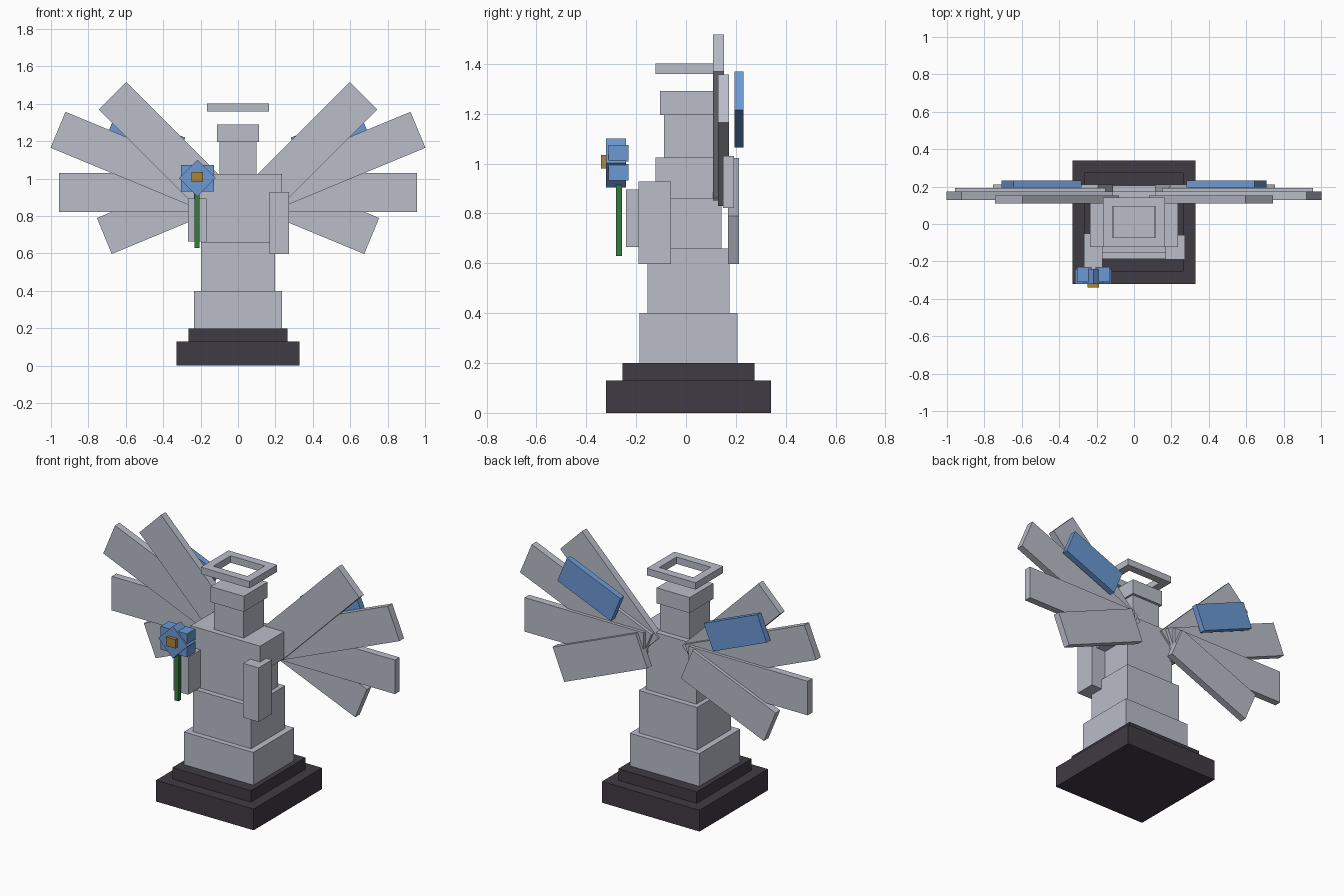
import bpy
import bmesh
from math import radians, cos, sin
from mathutils import Matrix, Vector

default = bpy.data.objects.get("Cube")
if default:
    bpy.data.objects.remove(default, do_unlink=True)


def material(name, rgb):
    m = bpy.data.materials.new(name)
    m.use_nodes = True
    m.diffuse_color = (*rgb, 1)
    bsdf = next(n for n in m.node_tree.nodes if n.type == "BSDF_PRINCIPLED")
    bsdf.inputs["Base Color"].default_value = (*rgb, 1)
    return m


STONE = material("pale grey stone", (0.49, 0.51, 0.58))
DARK = material("dark plinth", (0.051, 0.043, 0.058))
BLUE = material("blue", (0.15, 0.32, 0.66))
GREEN = material("stem green", (0.035, 0.2, 0.045))
GOLD = material("gold", (0.40, 0.24, 0.045))
MID = 0.01  # depth of the figure's centre line


def finish(name, bm, mat):
    mesh = bpy.data.meshes.new(name)
    bm.to_mesh(mesh)
    bm.free()
    mesh.materials.append(mat)
    obj = bpy.data.objects.new(name, mesh)
    bpy.context.collection.objects.link(obj)
    return obj


def block(name, center, size, mat, tilt=0):
    """Box with a tilt in the front plane; positive lifts its +x end."""
    bm = bmesh.new()
    turn = Matrix.Rotation(-radians(tilt), 4, "Y")
    bmesh.ops.create_cube(bm, size=1, matrix=Matrix.Translation(center) @ turn
                          @ Matrix.Diagonal((*size, 1)))
    return finish(name, bm, mat)


def span(name, x, y, z, mat):
    """Box given by its limits along each axis."""
    return block(name, [sum(r) / 2 for r in (x, y, z)],
                 [r[1] - r[0] for r in (x, y, z)], mat)


# Stacked tiers from plinth to head: half width, half depth, bottom, top
tiers = [
    ("plinth_bottom", 0.33, 0.33, 0, 0.13, DARK),
    ("plinth_top", 0.265, 0.265, 0.13, 0.2, DARK),
    ("robe_hem", 0.235, 0.197, 0.2, 0.4, STONE),
    ("robe_skirt", 0.197, 0.165, 0.4, 0.66, STONE),
    ("waist", 0.17, 0.132, 0.66, 0.86, STONE),
    ("chest", 0.235, 0.132, 0.86, 1.025, STONE),
    ("head", 0.1, 0.098, 1.025, 1.195, STONE),
    ("hair", 0.112, 0.114, 1.195, 1.29, STONE),
]
for name, w, d, low, high, mat in tiers:
    span(name, (-w, w), (MID - d, MID + d), (low, high), mat)

# Halo: square frame extruded upward
bm = bmesh.new()
rings = [[bm.verts.new((sx * w, MID + sy * d, 1.36))
          for sx, sy in ((-1, -1), (1, -1), (1, 1), (-1, 1))]
         for w, d in ((0.165, 0.133), (0.115, 0.083))]
for i in range(4):
    j = (i + 1) % 4
    bm.faces.new((rings[0][i], rings[0][j], rings[1][j], rings[1][i]))
ext = bmesh.ops.extrude_face_region(bm, geom=bm.faces[:])
bmesh.ops.translate(bm, vec=(0, 0, 0.042),
                    verts=[v for v in ext["geom"] if isinstance(v, bmesh.types.BMVert)])
bmesh.ops.recalc_face_normals(bm, faces=bm.faces[:])
finish("halo", bm, STONE)

# Arms
span("left_arm", (0.168, 0.272), (-0.19, -0.06), (0.597, 0.928), STONE)
span("right_arm", (-0.267, -0.168), (-0.24, -0.05), (0.665, 0.895), STONE)

# Wings: feathers fan out from a shared root, each a little further back
feathers = [(45, 0.732, 0.131), (22.5, 0.876, 0.151),
            (0, 0.805, 0.17), (-22.5, 0.608, 0.19)]
root = Vector((0.153, 0, 0.926))
for side, label in ((1, "left"), (-1, "right")):
    for n, (angle, length, depth) in enumerate(feathers, 1):
        a = radians(angle)
        c = root + Vector((cos(a), 0, sin(a))) * length / 2
        block(f"{label}_feather_{n}", (side * c.x, depth, c.z),
              (length, 0.044, 0.208), STONE, side * angle)
    block(f"{label}_wing_panel", (side * 0.495, 0.213, 1.217),
          (0.392, 0.037, 0.167), BLUE, side * 22.5)

# Flower held in the right hand
FX, FZ = -0.217, 1.003
span("flower_stem", (-0.232, -0.207), (-0.281, -0.256), (0.63, 0.96), GREEN)
block("flower_front_petals", (FX, -0.28, FZ), (0.139, 0.08, 0.139), BLUE, 45)
for sx in (-1, 1):
    for sz in (-1, 1):
        block("flower_back_petal", (FX + sx * 0.05, -0.27, FZ + sz * 0.038),
              (0.078, 0.08, 0.066), BLUE)
block("flower_center", (FX, -0.315, 1.008), (0.062, 0.05, 0.054), GOLD)
